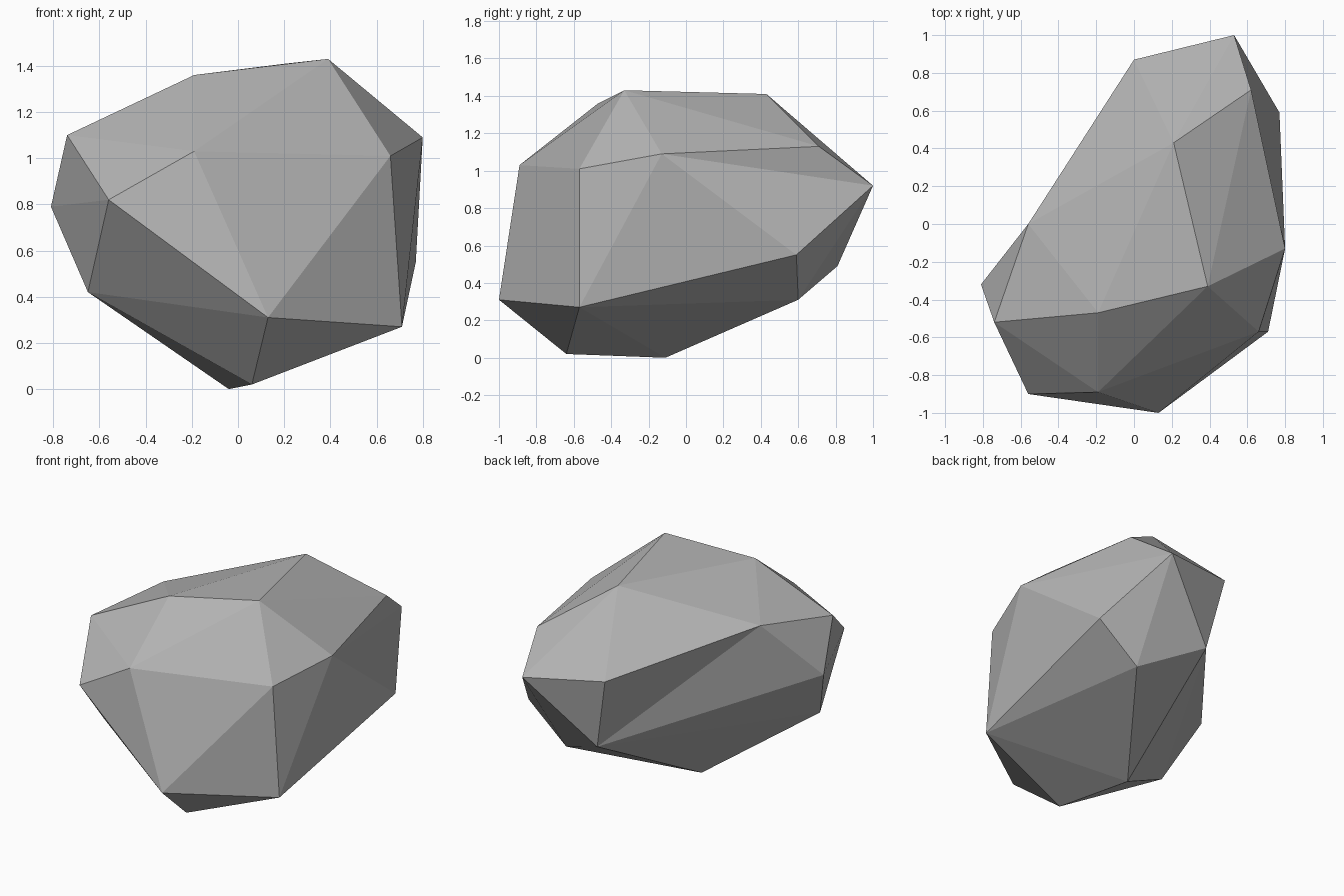
import bpy
import bmesh

default_cube = bpy.data.objects.get("Cube")
if default_cube:
    bpy.data.objects.remove(default_cube, do_unlink=True)


def flat_material(name, colour):
    material = bpy.data.materials.new(name)
    material.use_nodes = True
    material.diffuse_color = colour
    material.node_tree.nodes["Principled BSDF"].inputs["Base Color"].default_value = colour
    return material


# Corners of the boulder, keyed by a letter
corners = {
    # left-hand shoulder and front face
    "A": (-.74, -.52, 1.1), "B": (-.81, -.32, .79), "C": (-.56, -.9, .82),
    "D": (-.65, -.51, .42), "M": (-.19, -.89, 1.03), "G": (.13, -1, .31),
    # underside
    "E": (-.04, -.11, 0), "F": (.06, -.64, .02), "P": (.48, .6, .31),
    # right-hand flank
    "H": (.71, -.57, .27), "I": (.66, -.57, 1.01), "J": (.8, -.13, 1.09),
    "N": (.77, .59, .55), "S": (.62, .71, 1.13),
    # crown
    "K": (.39, -.33, 1.43), "L": (-.19, -.47, 1.36), "T": (.21, .43, 1.41),
    "V": (-.56, 0, 1.18),
    # back
    "Q": (.1, .81, .49), "R": (.53, 1, .92), "U": (0, .87, .98),
}

# Facets fan out from a hub corner; a rim that repeats its first letter is closed
fans = {
    "T": "KLVURSK",   # crown
    "M": "ACGIKLA",   # front
    "Q": "URPEDBVU",  # back and underside
    "N": "JRPHJ",     # rear flank
    "H": "JIGFEP",    # lower flank
    "J": "IKSR",      # upper flank
    "D": "BCGFE",     # lower shoulder
    "A": "LVBC",      # upper shoulder
}


def build_faceted_rock(name, corners, fans, material):
    bm = bmesh.new()
    points = {key: bm.verts.new(position) for key, position in corners.items()}
    for hub, rim in fans.items():
        for start, end in zip(rim, rim[1:]):
            bm.faces.new((points[hub], points[start], points[end]))
    bmesh.ops.recalc_face_normals(bm, faces=bm.faces)
    mesh = bpy.data.meshes.new(name)
    bm.to_mesh(mesh)
    bm.free()
    mesh.materials.append(material)
    rock = bpy.data.objects.new(name, mesh)
    bpy.context.collection.objects.link(rock)
    return rock


stone_grey = flat_material("stone grey", (.45, .45, .45, 1))
build_faceted_rock("boulder", corners, fans, stone_grey)
